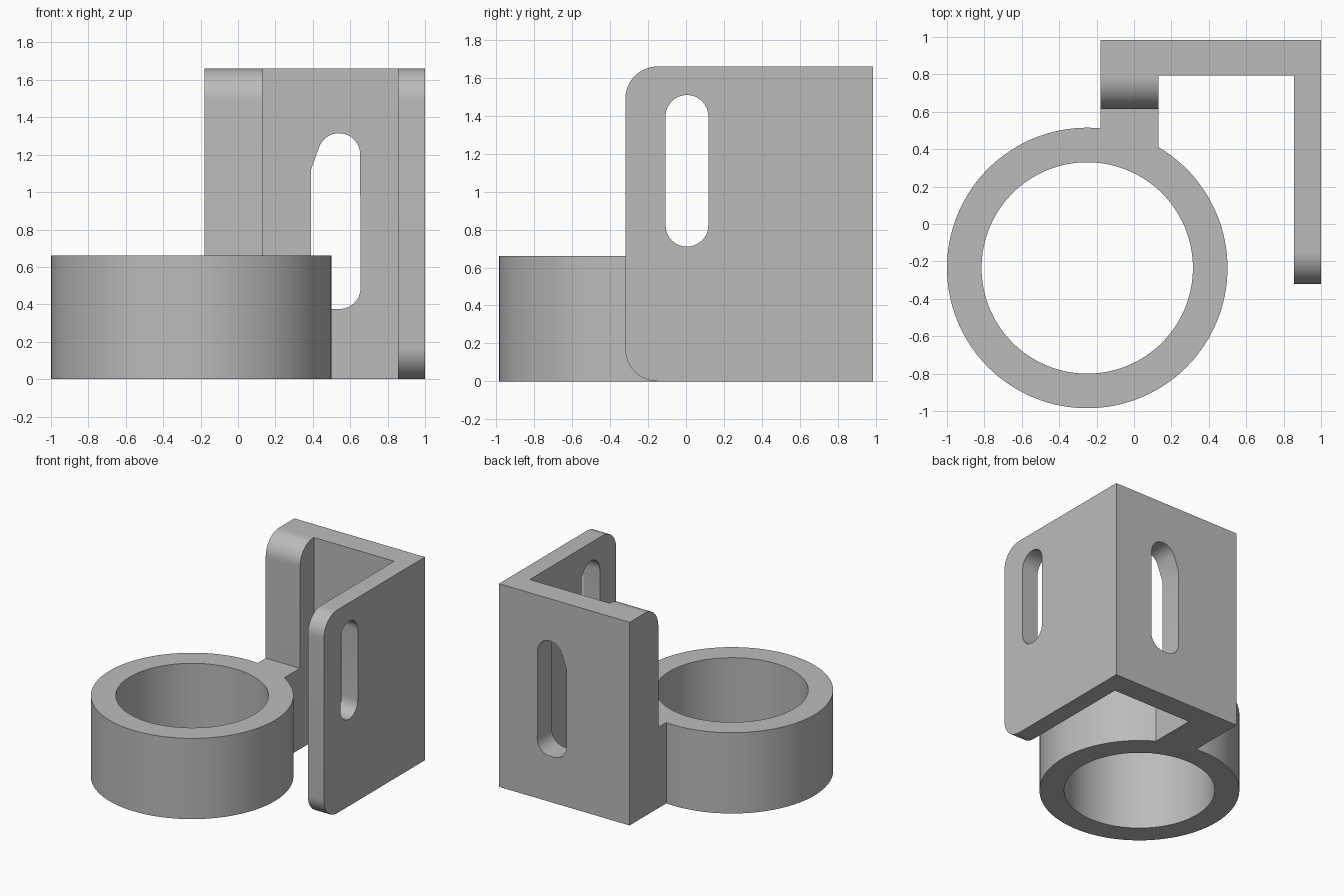
import bpy, bmesh
from math import sin, cos, radians

cube = bpy.data.objects.get("Cube")
if cube:
    bpy.data.objects.remove(cube, do_unlink=True)

grey = bpy.data.materials.new("plain grey")
grey.use_nodes = True
colour = (0.5, 0.5, 0.5, 1)
grey.diffuse_color = colour
grey.node_tree.nodes["Principled BSDF"].inputs["Base Color"].default_value = colour

HEIGHT, RING_HEIGHT = 1.66, 0.66
BACK, INNER_BACK = 0.985, 0.795
ARM_LEFT, ARM_RIGHT = -0.18, 0.13


def arc(cx, cy, r, start, end, steps=16):
    angles = [radians(start + (end - start) * i / steps) for i in range(steps + 1)]
    return [(cx + r * cos(a), cy + r * sin(a)) for a in angles]


def prism(name, outline, axis, low, high):
    """Extrude a 2D outline along an axis."""
    place = {"x": lambda u, v: (low, u, v),
             "y": lambda u, v: (u, low, v),
             "z": lambda u, v: (u, v, low)}[axis]
    bm = bmesh.new()
    face = bm.faces.new([bm.verts.new(place(u, v)) for u, v in outline])
    moved = bmesh.ops.extrude_face_region(bm, geom=[face])["geom"]
    shift = [high - low if a == axis else 0 for a in "xyz"]
    bmesh.ops.translate(bm, vec=shift,
                        verts=[g for g in moved if isinstance(g, bmesh.types.BMVert)])
    bmesh.ops.recalc_face_normals(bm, faces=bm.faces)
    mesh = bpy.data.meshes.new(name)
    bm.to_mesh(mesh)
    bm.free()
    mesh.materials.append(grey)
    obj = bpy.data.objects.new(name, mesh)
    bpy.context.collection.objects.link(obj)
    return obj


def box(u0, u1, v0, v1):
    return [(u0, v0), (u1, v0), (u1, v1), (u0, v1)]


def circle(cx, cy, r):
    return arc(cx, cy, r, 0, 360, 128)[:-1]


# Plates of the bracket
bracket = prism("bracket", box(ARM_LEFT, 1, INNER_BACK, BACK), "z", 0, HEIGHT)
front, r = -0.32, 0.17
side = [(BACK, 0), (BACK, HEIGHT)]
side += arc(front + r, HEIGHT - r, r, 90, 180) + arc(front + r, r, r, 180, 270)
side_plate = prism("side_plate", side, "x", 0.855, 1)

# Thick arm with a rounded top, and the neck to the ring
front = 0.615
arm_shape = [(front, 0), (BACK, 0), (BACK, HEIGHT)] + arc(front + r, HEIGHT - r, r, 90, 180)
arm = prism("arm", arm_shape, "x", ARM_LEFT, ARM_RIGHT)
neck = prism("neck", box(ARM_LEFT, ARM_RIGHT, 0.2, 0.9), "z", 0, RING_HEIGHT)
ring = prism("ring", circle(-0.25, -0.235, 0.75), "z", 0, RING_HEIGHT)

# Bore and slots
bore = prism("bore_cutter", circle(-0.25, -0.235, 0.565), "z", -0.1, 0.8)
w = 0.113
side_shape = arc(0.005, 1.51 - w, w, 0, 180) + arc(0.005, 0.71 + w, w, 180, 360)
side_slot = prism("side_slot_cutter", side_shape, "x", 0.7, 1.1)
back_shape = arc(0.54, 1.315 - w, w, 0, 163) + [(0.39, 1.12)]
back_shape += arc(0.39 + w, 0.375 + w, w, 180, 270) + arc(0.655 - w, 0.375 + w, w, 270, 360)
back_slot = prism("back_slot_cutter", back_shape, "y", 0.7, 1.1)

# Join the solids, then cut the openings
tools = [(o, "UNION") for o in (side_plate, arm, neck, ring)]
tools += [(o, "DIFFERENCE") for o in (bore, side_slot, back_slot)]
for tool, operation in tools:
    mod = bracket.modifiers.new(tool.name, "BOOLEAN")
    mod.object, mod.operation, mod.solver = tool, operation, "EXACT"
depsgraph = bpy.context.evaluated_depsgraph_get()
solid = bpy.data.meshes.new_from_object(bracket.evaluated_get(depsgraph))
bracket.modifiers.clear()
bracket.data = solid
for tool, _ in tools:
    bpy.data.objects.remove(tool, do_unlink=True)

# Smooth curves, sharp corners
bpy.ops.object.select_all(action="DESELECT")
bracket.select_set(True)
bpy.context.view_layer.objects.active = bracket
bpy.ops.object.shade_smooth_by_angle(angle=radians(30))
